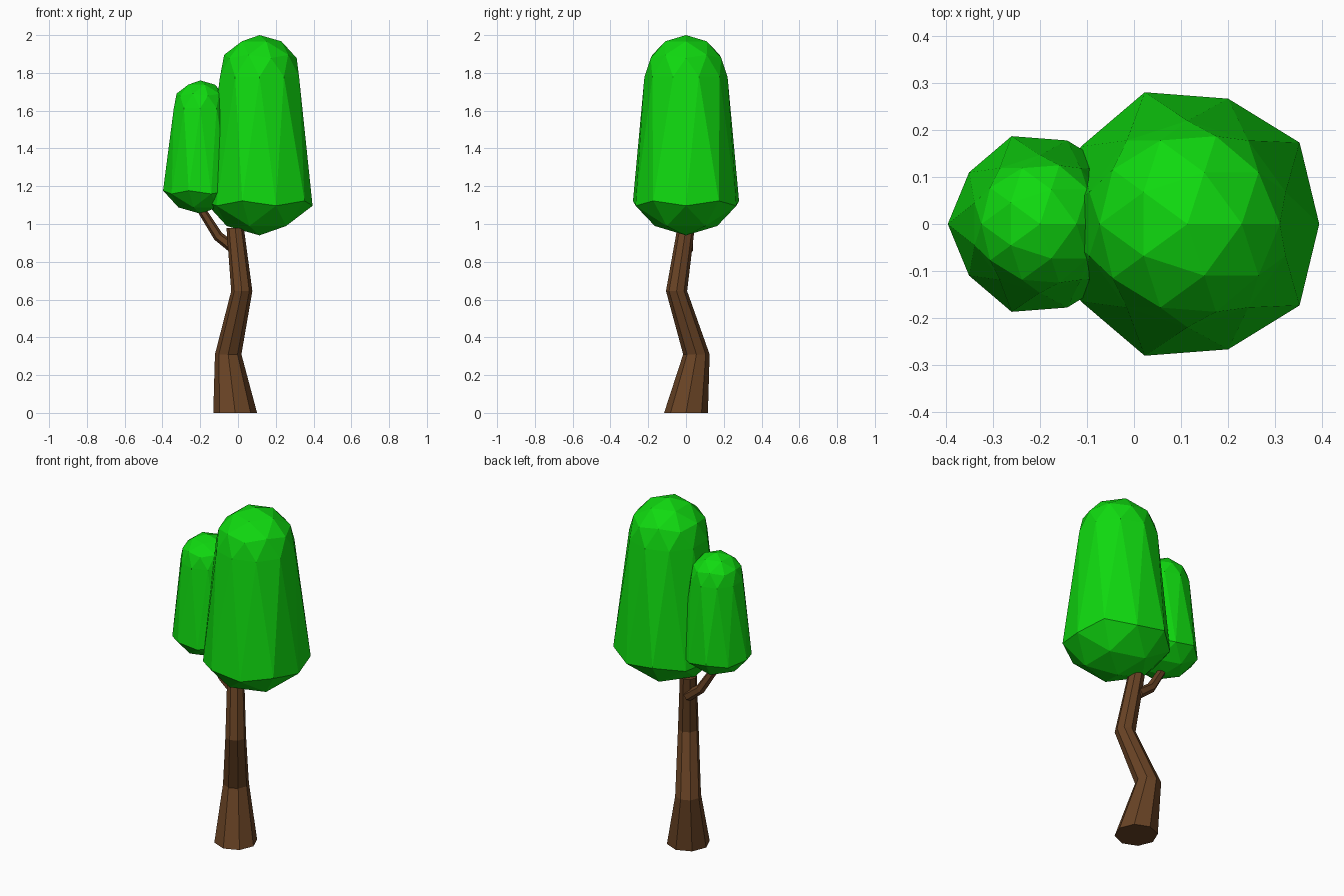
import bpy, bmesh
from math import cos, sin, tau
from mathutils import Vector

if "Cube" in bpy.data.objects:
    bpy.data.objects.remove(bpy.data.objects["Cube"])


def material(name, color):
    m = bpy.data.materials.new(name)
    m.diffuse_color = color
    m.use_nodes = True
    m.node_tree.nodes["Principled BSDF"].inputs["Base Color"].default_value = m.diffuse_color
    return m


def finish(name, bm, mat):
    bmesh.ops.recalc_face_normals(bm, faces=bm.faces[:])
    me = bpy.data.meshes.new(name)
    bm.to_mesh(me)
    bm.free()
    me.materials.append(mat)
    ob = bpy.data.objects.new(name, me)
    bpy.context.collection.objects.link(ob)
    return ob


def limb(name, stations, sides, mat, follow=False):
    """Capped tube through (x, y, z, radius); rings are level unless they follow the path."""
    bm = bmesh.new()
    pts = [Vector(s[:3]) for s in stations]
    rings = []
    for i, (p, s) in enumerate(zip(pts, stations)):
        u, v = Vector((1, 0, 0)), Vector((0, 1, 0))
        if follow:
            t = (pts[min(i + 1, len(pts) - 1)] - pts[max(i - 1, 0)]).normalized()
            u = v.cross(t).normalized()
            v = t.cross(u)
        rings.append([bm.verts.new(p + s[3] * (u * cos(tau * k / sides) + v * sin(tau * k / sides)))
                      for k in range(sides)])
    for a, b in zip(rings, rings[1:]):
        for k in range(sides):
            n = (k + 1) % sides
            bm.faces.new((a[k], a[n], b[n], b[k]))
    bm.faces.new(rings[0][::-1])
    bm.faces.new(rings[-1])
    return finish(name, bm, mat)


def crown(name, x, bottom, top, r_low, r_high, mat):
    """Icosphere pulled apart: wide lower cap, narrow raised upper half."""
    bm = bmesh.new()
    bmesh.ops.create_icosphere(bm, subdivisions=2, radius=1)
    for v in bm.verts:
        upper = v.co.z > -0.1
        r = r_high if upper else r_low
        base = top - r_high if upper else bottom + r_low
        v.co = v.co * r + Vector((x, 0, base))
    return finish(name, bm, mat)


bark = material("bark", (0.14, 0.056, 0.018, 1))
leaf = material("leaf", (0.005, 0.70, 0.005, 1))

# Crooked eight-sided trunk
limb("trunk", [(-0.015, 0, 0, 0.116), (-0.052, 0.055, 0.31, 0.07),
               (0.02, -0.05, 0.645, 0.056), (-0.015, 0, 0.98, 0.046)], 8, bark)

# Side branch carrying the small crown
limb("branch", [(-0.02, 0.012, 0.87, 0.03), (-0.105, 0.014, 0.935, 0.027),
                (-0.2, 0, 1.085, 0.022)], 6, bark, follow=True)

# Foliage
crown("large_crown", 0.114, 0.94, 2.0, 0.33, 0.22, leaf)
crown("small_crown", -0.2, 1.055, 1.76, 0.22, 0.147, leaf)
